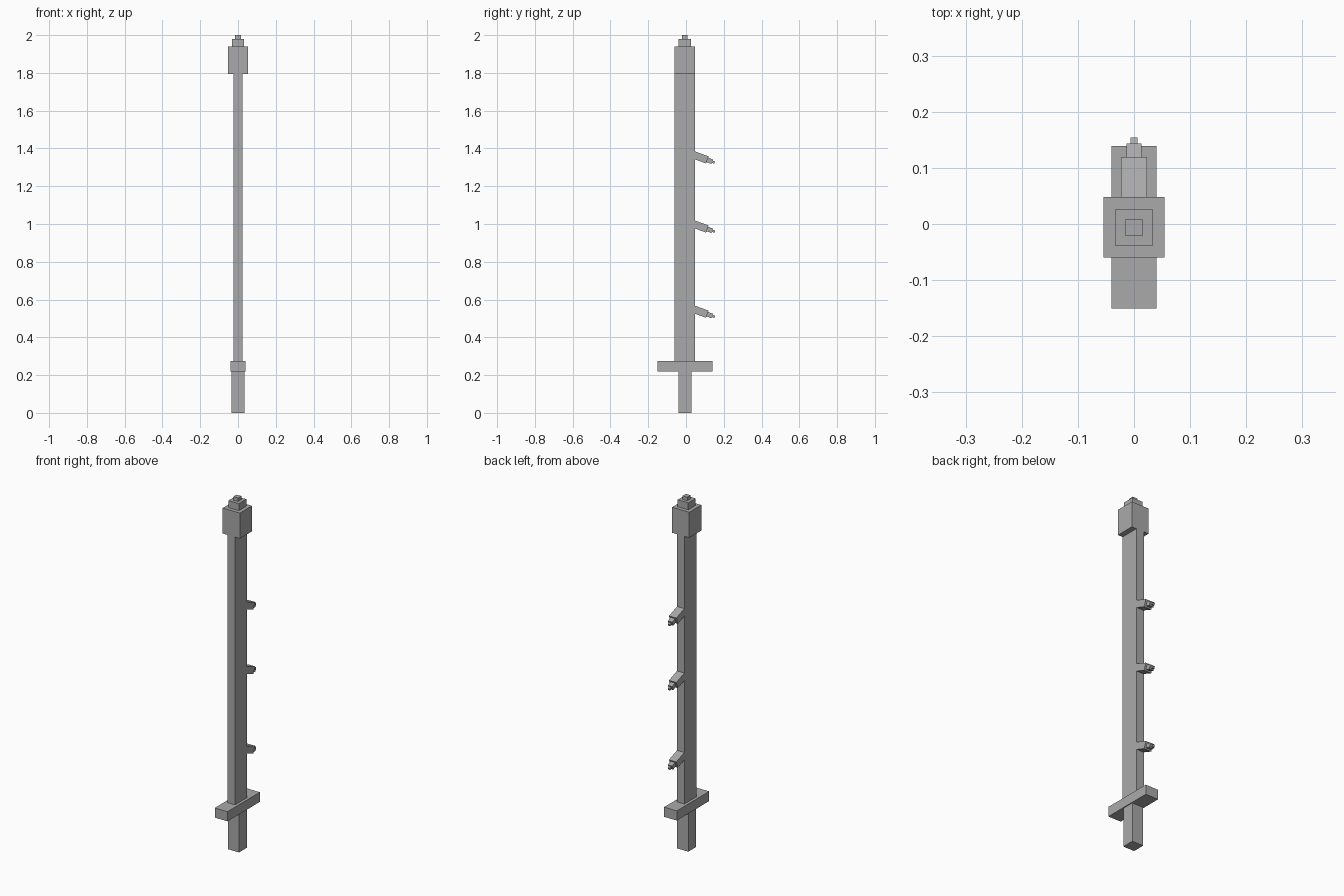
import bpy
from math import radians
from mathutils import Matrix, Vector

old = bpy.data.objects.get("Cube")
if old:
    bpy.data.objects.remove(old, do_unlink=True)

grey = bpy.data.materials.new("plain_grey")
grey.use_nodes = True
colour = (0.4, 0.4, 0.4, 1)
grey.diffuse_color = colour
grey.node_tree.nodes["Principled BSDF"].inputs["Base Color"].default_value = colour

AXIS_Y = -0.006  # depth of the staff's centre line


def box(name, centre, half, tilt=0):
    """Flat-shaded box given by its centre and half sizes, tilted about x."""
    bpy.ops.mesh.primitive_cube_add(size=2)
    ob = bpy.context.object
    ob.name = name
    ob.data.transform(Matrix.Rotation(tilt, 4, 'X') @ Matrix.Diagonal((*half, 1)))
    ob.location = centre
    ob.data.materials.append(grey)


def block(name, half_x, half_y, bottom, top):
    box(name, (0, AXIS_Y, (bottom + top) / 2), (half_x, half_y, (top - bottom) / 2))


# Grip, crossguard, long flat shaft and stepped head
block("grip", 0.035, 0.035, 0, 0.22)
block("crossguard", 0.04, 0.145, 0.22, 0.275)
block("shaft", 0.024, 0.054, 0.275, 1.795)
block("head", 0.054, 0.054, 1.795, 1.94)
block("head_step", 0.033, 0.033, 1.94, 1.98)
block("head_tip", 0.015, 0.015, 1.98, 2.0)

# Stepped spikes sloping down from the back edge of the shaft
tilt = radians(-20)
along = Matrix.Rotation(tilt, 3, 'X') @ Vector((0, 1, 0))
steps = [("base", 0.023, 0.02, -0.03, 0.069),
         ("middle", 0.0135, 0.0125, 0.069, 0.097),
         ("tip", 0.006, 0.006, 0.097, 0.111)]
for level, z in zip(("lower", "centre", "upper"), (0.546, 0.997, 1.363)):
    root = Vector((0, 0.048, z))
    for part, half_x, half_z, start, end in steps:
        box(f"{level}_spike_{part}", root + along * (start + end) / 2,
            (half_x, (end - start) / 2, half_z), tilt)
